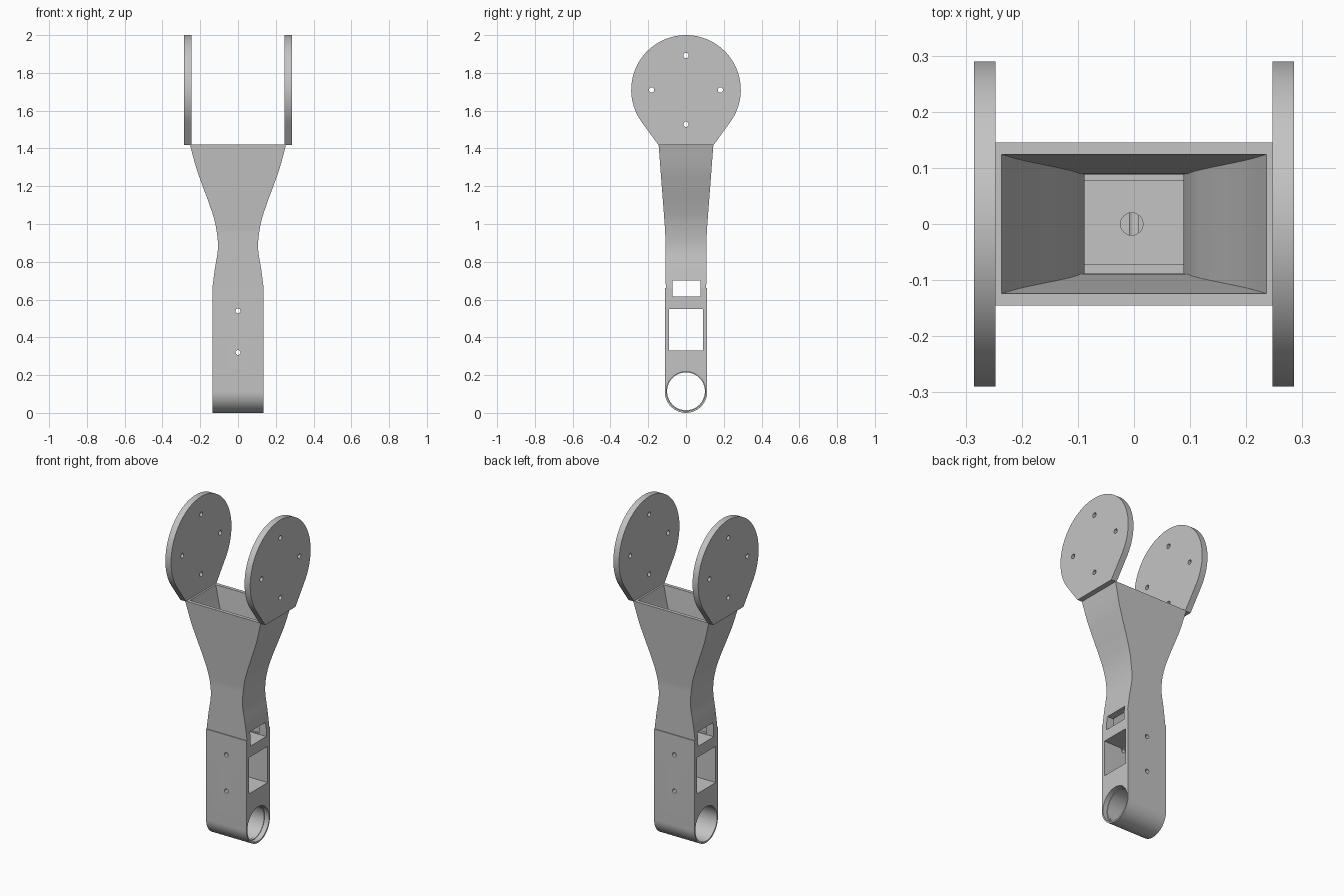
import bpy, bmesh
from math import pi, sin, cos, sqrt, radians
from mathutils import Matrix

cube = bpy.data.objects.get("Cube")
if cube:
    bpy.data.objects.remove(cube)

grey = bpy.data.materials.new("plain grey")
grey.use_nodes = True
colour = (0.55, 0.55, 0.55, 1)
grey.diffuse_color = colour
grey.node_tree.nodes["Principled BSDF"].inputs["Base Color"].default_value = colour


def finish(name, bm):
    bmesh.ops.recalc_face_normals(bm, faces=bm.faces)
    mesh = bpy.data.meshes.new(name)
    bm.to_mesh(mesh)
    bm.free()
    mesh.materials.append(grey)
    obj = bpy.data.objects.new(name, mesh)
    bpy.context.collection.objects.link(obj)
    return obj


def loft(name, rings):
    """Stack rectangular rings (half width, half depth, height)."""
    bm = bmesh.new()
    loops = [[bm.verts.new((sx * hx, sy * hy, z))
              for sx, sy in ((-1, -1), (1, -1), (1, 1), (-1, 1))]
             for hx, hy, z in rings]
    for low, high in zip(loops, loops[1:]):
        for i in range(4):
            j = (i + 1) % 4
            bm.faces.new((low[i], low[j], high[j], high[i]))
    bm.faces.new(loops[0])
    bm.faces.new(loops[-1])
    return finish(name, bm)


def box(x0, x1, y0, y1, z0, z1):
    bm = bmesh.new()
    bmesh.ops.create_cube(bm, size=1)
    bmesh.ops.scale(bm, vec=(x1 - x0, y1 - y0, z1 - z0), verts=bm.verts)
    bmesh.ops.translate(bm, vec=((x0 + x1) / 2, (y0 + y1) / 2, (z0 + z1) / 2), verts=bm.verts)
    return finish("box_cutter", bm)


def rod(centre, radius, length, axis, sides=32):
    bm = bmesh.new()
    turn = {"X": Matrix.Rotation(pi / 2, 4, "Y"),
            "Y": Matrix.Rotation(pi / 2, 4, "X"), "Z": Matrix()}[axis]
    bmesh.ops.create_cone(bm, cap_ends=True, segments=sides, radius1=radius, radius2=radius,
                          depth=length, matrix=Matrix.Translation(centre) @ turn)
    return finish("rod_cutter", bm)


def activate(obj):
    bpy.ops.object.select_all(action="DESELECT")
    obj.select_set(True)
    bpy.context.view_layer.objects.active = obj


def cut(obj, cutters):
    activate(obj)
    for cutter in cutters:
        mod = obj.modifiers.new("cut", "BOOLEAN")
        mod.operation = "DIFFERENCE"
        mod.solver = "EXACT"
        mod.object = cutter
        bpy.ops.object.modifier_apply(modifier=mod.name)
        bpy.data.objects.remove(cutter)
    bpy.ops.object.shade_smooth_by_angle(angle=radians(30))


def spline(points, steps=6):
    """Smooth curve through (height, half width) points."""
    padded = [points[0]] + points + [points[-1]]
    result = []
    for a, b, c, d in zip(padded, padded[1:], padded[2:], padded[3:]):
        for k in range(steps):
            t = k / steps
            result.append(tuple(
                0.5 * (2 * q + (r - p) * t + (2 * p - 5 * q + 4 * r - s) * t * t
                       + (3 * q - p - 3 * r + s) * t ** 3)
                for p, q, r, s in zip(a, b, c, d)))
    return result + [points[-1]]


TOP, SHOULDER, NECK, R = 1.42, 0.66, 0.88, 0.112
waist = spline([(SHOULDER, 0.136), (0.76, 0.123), (NECK, 0.106), (1.0, 0.12),
                (1.1, 0.15), (1.2, 0.187), (1.3, 0.222), (TOP, 0.254)])


def depth(z):
    return 0.107 + 0.003 * min(1, (z - SHOULDER) / 0.3) + 0.035 * max(0, (z - 0.96) / 0.46)


# Arm body: rounded foot, straight lower block, narrow waist, flared top
foot = [(0.136, max(0.003, R * sin(a)), R - R * cos(a))
        for a in (pi / 2 * i / 16 for i in range(17))]
upper = [(w, depth(z), z) for z, w in waist]
arm = loft("arm_body", foot + [(0.136, R, SHOULDER)] + upper)

# Funnel cavity open at the top
hollow = [(0.088, 0.088, 0.62)] + [(w - 0.018, depth(z) - 0.021, z) for z, w in waist if z >= NECK]
hollow.append((hollow[-1][0], hollow[-1][1], TOP + 0.1))

cut(arm, [
    loft("funnel_cutter", hollow),
    box(-1, 1, -0.072, 0.077, 0.615, 0.70),          # cable slot
    box(-1, 1, -0.091, 0.091, 0.33, 0.55),           # motor window
    rod((-0.004, 0, 0.58), 0.02, 0.15, "Z"),         # cable hole
    rod((0, 0, 0.114), 0.1, 1, "X", 64),             # bearing bore
    rod((-0.5 + 0.09, 0, 0.114), 0.104, 1, "X", 64),  # bearing seat
    rod((0.136, 0, 0.114), 0.104, 0.06, "X", 64),    # outer seat
    rod((0, 0, 0.54), 0.013, 1, "Y", 20),            # screw holes
    rod((0, 0, 0.32), 0.013, 1, "Y", 20),
])

# Fork plates: round discs tapering to the arm, each with four screw holes
HUB, DISC = 1.71, 0.29
for name, side in (("left_fork_plate", 1), ("right_fork_plate", -1)):
    start, sweep = radians(-36.87), radians(253.74)
    outline = [(DISC * cos(start + sweep * i / 64), HUB + DISC * sin(start + sweep * i / 64))
               for i in range(65)]
    outline += [(-0.145, TOP - 0.003), (0.145, TOP - 0.003)]
    bm = bmesh.new()
    face = bm.faces.new([bm.verts.new((side * 0.247, y, z)) for y, z in outline])
    moved = bmesh.ops.extrude_face_region(bm, geom=[face])["geom"]
    bmesh.ops.translate(bm, vec=(side * 0.038, 0, 0),
                        verts=[v for v in moved if isinstance(v, bmesh.types.BMVert)])
    plate = finish(name, bm)
    cut(plate, [rod((side * 0.266, 0.182 * cos(a), HUB + 0.182 * sin(a)), 0.014, 0.2, "X", 20)
                for a in (0, pi / 2, pi, 3 * pi / 2)])
